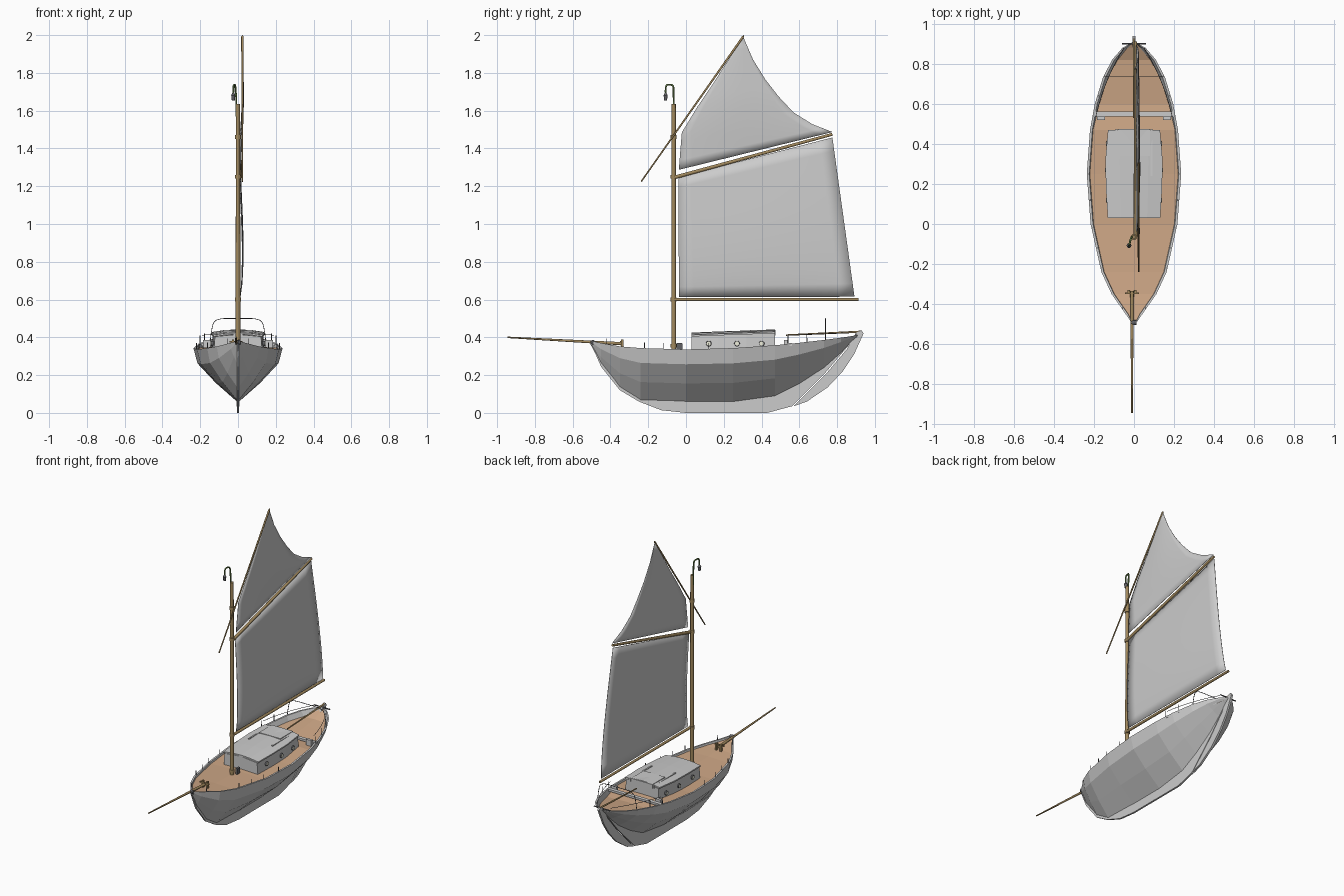
import bpy, math
from mathutils import Vector

if "Cube" in bpy.data.objects:
    bpy.data.objects.remove(bpy.data.objects["Cube"])


def material(name, rgb):
    m = bpy.data.materials.new(name)
    m.diffuse_color = (*rgb, 1)
    m.use_nodes = True
    m.node_tree.nodes["Principled BSDF"].inputs["Base Color"].default_value = m.diffuse_color
    return m


WOOD = material("spar_wood", (0.36, 0.25, 0.11))
DECK = material("deck_tan", (0.62, 0.39, 0.24))
BRASS = material("brass", (0.6, 0.5, 0.22))
GREEN = material("dark_green", (0.12, 0.2, 0.06))
GLASS = material("pale_glass", (0.85, 0.85, 0.7))
DARK = material("dark_metal", (0.12, 0.12, 0.13))


def mesh(name, verts, faces, mat=None, smooth=False):
    me = bpy.data.meshes.new(name)
    me.from_pydata([tuple(v) for v in verts], [], faces)
    if mat:
        me.materials.append(mat)
    ob = bpy.data.objects.new(name, me)
    bpy.context.collection.objects.link(ob)
    for p in me.polygons:
        p.use_smooth = smooth
    return ob


def loft(name, rows, mat=None, loop=False, caps=False, smooth=False):
    """Skin equal-length rows of points."""
    n = len(rows[0])
    faces = []
    for i in range(len(rows) - 1):
        for j in range(n if loop else n - 1):
            k = (j + 1) % n
            faces.append((i * n + j, i * n + k, (i + 1) * n + k, (i + 1) * n + j))
    if caps:
        faces += [tuple(range(n))[::-1], tuple(range((len(rows) - 1) * n, len(rows) * n))]
    return mesh(name, [v for r in rows for v in r], faces, mat, smooth)


def spar(name, a, b, r1, r2=None, mat=WOOD, sides=10):
    """Tapered round pole between two points."""
    a, b = Vector(a), Vector(b)
    q = (b - a).to_track_quat('Z', 'Y')
    ring = lambda c, r: [c + q @ Vector((r * math.cos(t), r * math.sin(t), 0))
                         for t in (2 * math.pi * i / sides for i in range(sides))]
    ob = loft(name, [ring(a, r1), ring(b, r1 if r2 is None else r2)], mat, True, True)
    for p in list(ob.data.polygons)[:sides]:
        p.use_smooth = True
    return ob


def wire(name, pts, r, mat=DARK):
    """Bent rod along a smooth path."""
    cu = bpy.data.curves.new(name, 'CURVE')
    cu.dimensions, cu.bevel_depth, cu.bevel_resolution = '3D', r, 1
    cu.use_fill_caps = True
    sp = cu.splines.new('NURBS')
    sp.points.add(len(pts) - 1)
    for p, c in zip(sp.points, pts):
        p.co = (*c, 1)
    sp.use_endpoint_u, sp.order_u, sp.resolution_u = True, 3, 5
    cu.materials.append(mat)
    ob = bpy.data.objects.new(name, cu)
    bpy.context.collection.objects.link(ob)
    bpy.ops.object.select_all(action='DESELECT')
    ob.select_set(True)
    bpy.context.view_layer.objects.active = ob
    bpy.ops.object.convert(target='MESH')


def box(name, x, y, z, mat=None):
    rect = lambda h: [(x[0], y[0], h), (x[1], y[0], h), (x[1], y[1], h), (x[0], y[1], h)]
    return loft(name, [rect(z[0]), rect(z[1])], mat, True, True)


def plate(name, outline, half, mat=None):
    """Thin fore-and-aft plate from a (y, z) outline."""
    return loft(name, [[(s, y, z) for y, z in outline] for s in (half, -half)], mat, True, True)


# Hull stations: y, half width, rail z, keel z
STATIONS = [(-.505, .004, .382, .362), (-.45, .042, .37, .255), (-.35, .112, .352, .13),
            (-.24, .163, .343, .062), (0, .217, .336, .055), (.25, .236, .343, .055),
            (.47, .22, .358, .085), (.6, .196, .371, .15), (.73, .156, .386, .235),
            (.82, .11, .398, .315), (.88, .058, .407, .38), (.91, .006, .413, .405)]


def interp(y, k):
    for a, b in zip(STATIONS, STATIONS[1:]):
        if a[0] <= y <= b[0]:
            t = (y - a[0]) / (b[0] - a[0])
            return a[k] + t * (b[k] - a[k])


hull, deck = [], []
for y, w, zs, zk in STATIONS:
    h = zs - zk
    drop = min(.012 if y < .5 else .035, h * .6)
    wi = max(w - .012, w * .3)
    wd = max(wi - w * .1 * drop / (.28 * h), w * .2)
    half = [(wd, zs - drop), (wi, zs), (w, zs), (w * .91, zk + h * .72), (w * .5, zk + h * .36)]
    hull.append([(x, y, z) for x, z in half] + [(0, y, zk)] + [(-x, y, z) for x, z in half[::-1]])
    deck.append([(-wd, y, zs - drop), (0, y, zs - drop + .006 * min(1, w * 5)), (wd, y, zs - drop)])
loft("hull", hull)
loft("deck", deck, DECK)

# Keel and rudder
plate("keel", [(-.5, .36), (-.45, .245), (-.35, .12), (-.25, .06), (-.13, .014), (0, 0), (.43, 0),
               (.56, .035), (.74, .215), (.905, .41), (.82, .33), (.6, .17), (.45, .1),
               (.2, .07), (-.22, .075), (-.34, .14), (-.44, .26)], .006)
plate("rudder", [(.57, .035), (.64, .06), (.75, .135), (.83, .22), (.89, .31), (.94, .42),
                 (.93, .437), (.9, .425), (.85, .335), (.74, .205)], .007)
spar("tiller", (0, .93, .43), (0, .53, .412), .006, .004)

# Cabin with crowned roof
cabin, roof = [], []
for y, w, z in [(.03, .128, .404), (.17, .137, .41), (.32, .14, .415), (.47, .127, .421)]:
    cabin.append([(w, y, .325), (w - .006, y, z), (0, y, z + .012), (-w + .006, y, z), (-w, y, .325)])
    top = [(s * (w + .003), z + .012 * (1 - s * s)) for s in (-1, -.5, 0, .5, 1)]
    roof.append([(x, y, t) for x, t in top] + [(x, y, t + .009) for x, t in top[::-1]])
loft("cabin", cabin, None, True, True)
loft("cabin_roof", roof, None, True, True)
box("hatch", (-.08, .08), (.34, .475), (.41, .439))
for s in (-1, 1):
    box("hatch_rail", (s * .088 - .005, s * .088 + .005), (.24, .475), (.415, .434))
    for y, w in ((.12, .134), (.27, .139), (.4, .134)):
        spar("porthole_rim", (s * (w - .01), y, .367), (s * (w + .004), y, .367), .016, .014, DARK, 14)
        spar("porthole_glass", (s * w, y, .367), (s * (w + .006), y, .367), .011, .011, GLASS, 14)

# Cockpit beam, stern hoop and aft posts
box("cockpit_beam", (-.203, .203), (.538, .562), (.355, .369))
wire("stern_hoop", [(-.147, .738, .38), (-.14, .738, .45), (-.12, .738, .5), (0, .738, .5),
                    (.12, .738, .5), (.14, .738, .45), (.147, .738, .38)], .002)
spar("rudder_crosshead", (-.06, .9, .418), (.06, .9, .418), .004, .004, DARK, 6)
for s in (-1, 1):
    for y, h in ((-.42, .03), (-.22, .03), (-.12, .03), (-.02, .03), (.12, .03), (.54, .045), (.64, .045)):
        x, z = s * (interp(y, 1) - .006), interp(y, 2)
        spar("rail_pin", (x, y, z - .012), (x, y, z + h), .0025, .002, DARK, 6)
    box("cleat_block", (s * .165 - .02, s * .165 + .02), (.52, .538), (.345, .385))
    wire("stern_wire", [(s * .19, .54, .41), (s * .15, .72, .42), (s * .05, .88, .425)], .0015)

# Mast with fittings
M = -.065
spar("mast", (0, M, .33), (0, M, 1.635), .013, .011, WOOD, 12)
for z in (.355, .6, 1.25, 1.46):
    spar("mast_collar", (0, M, z - .01), (0, M, z + .01), .016, .016, WOOD, 12)
box("mast_pin_rack", (.015, .03), (-.05, -.02), (.33, .37), DARK)

# Masthead lamp on a hook
wire("lamp_hook", [(-.008, M, 1.57), (-.01, M, 1.69), (-.014, -.066, 1.735), (-.02, -.088, 1.738),
                   (-.024, -.11, 1.735), (-.025, -.108, 1.69)], .005, GREEN)
spar("lamp_cap", (-.025, -.108, 1.695), (-.025, -.108, 1.68), .004, .012, DARK)
spar("lamp_body", (-.025, -.108, 1.682), (-.025, -.108, 1.655), .011, .008, DARK)

# Spars
spar("boom", (.008, -.06, .6), (.008, .913, .6), .009, .008)
spar("gaff", (.008, -.06, 1.247), (.008, .775, 1.475), .01, .008)
spar("topsail_yard", (.023, -.237, 1.225), (.023, .303, 1.993), .004, .006)
spar("bowsprit", (-.01, -.335, .366), (-.01, -.945, .4), .009, .004)
for s in (-1, 1):
    box("bowsprit_bitt", (-.01 + s * .017 - .006, -.01 + s * .017 + .006), (-.345, -.33), (.335, .388), WOOD)
box("bitt_crossbar", (-.045, .025), (-.349, -.342), (.372, .381), WOOD)
spar("stem_band", (-.012, -.493, .374), (.012, -.493, .374), .012, .012, DARK)


def sail(name, luff, leech, x_of, n=12):
    """Sail skinned between two edges running bottom to top."""
    def at(path, t):
        k = min(int(t * (len(path) - 1)), len(path) - 2)
        f = t * (len(path) - 1) - k
        return Vector(path[k]).lerp(Vector(path[k + 1]), f)
    rows = []
    for i in range(n + 1):
        a, b = at(luff, i / n), at(leech, i / n)
        pts = [a.lerp(b, j / n) for j in range(n + 1)]
        rows.append([(x_of(i / n, j / n), p.x, p.y) for j, p in enumerate(pts)])
    ob = loft(name, rows, None, smooth=True)
    mod = ob.modifiers.new("cloth", 'SOLIDIFY')
    mod.thickness, mod.offset = .003, 0


# Sails
sail("mainsail", [(-.037, .615), (-.041, 1.247)], [(.892, .615), (.775, 1.458)],
     lambda v, u: .012 - .006 * v + .018 * math.sin(math.pi * v ** .7) * (.7 + .3 * math.sin(math.pi * u)))
sail("topsail",
     [(-.038, 1.287), (-.03, 1.39), (-.022, 1.485), (.06, 1.62), (.14, 1.738), (.22, 1.862), (.302, 1.99)],
     [(.775, 1.487), (.67, 1.528), (.57, 1.59), (.49, 1.675), (.42, 1.765), (.355, 1.87), (.304, 1.988)],
     lambda v, u: .012 + .01 * min(1, v * 2) + .008 * math.sin(math.pi * v) * math.sin(math.pi * u))
spar("yard_tip", (.023, .303, 1.992), (.023, .305, 2.0), .005, .001)
